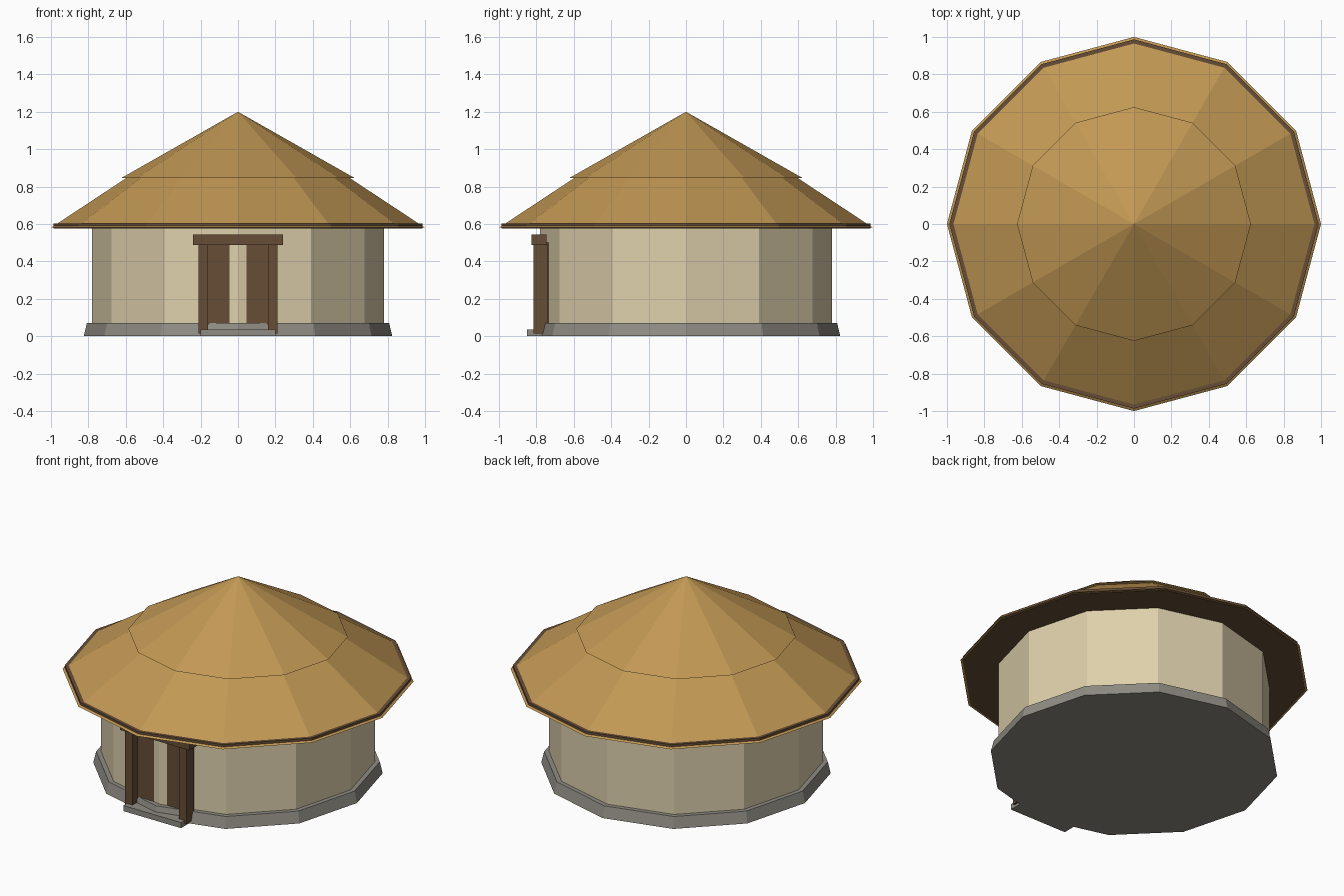
import bpy

cube = bpy.data.objects.get("Cube")
if cube:
    bpy.data.objects.remove(cube, do_unlink=True)

SIDES = 12


def linear(c):
    return c / 12.92 if c <= 0.04045 else ((c + 0.055) / 1.055) ** 2.4


def material(name, r, g, b):
    colour = tuple(linear(c / 255) for c in (r, g, b)) + (1,)
    mat = bpy.data.materials.new(name)
    mat.use_nodes = True
    mat.diffuse_color = colour
    mat.node_tree.nodes["Principled BSDF"].inputs["Base Color"].default_value = colour
    return mat


thatch = material("thatch", 194, 152, 84)
plaster = material("plaster", 222, 208, 172)
stone = material("stone", 144, 140, 132)
timber = material("timber", 102, 77, 54)


def finish(name, mat):
    obj = bpy.context.object
    obj.name = obj.data.name = name
    obj.data.materials.append(mat)
    return obj


def ring(name, mat, bottom_radius, top_radius, z0, z1):
    """Twelve-sided drum, or a cone when the top radius is zero."""
    bpy.ops.mesh.primitive_cone_add(vertices=SIDES, radius1=bottom_radius, radius2=top_radius,
                                    depth=z1 - z0, location=(0, 0, (z0 + z1) / 2))
    return finish(name, mat)


def box(name, mat, x, y, z):
    """Box spanning the given (low, high) ranges."""
    spans = (x, y, z)
    bpy.ops.mesh.primitive_cube_add(size=1, location=[(a + b) / 2 for a, b in spans])
    bpy.context.object.scale = [b - a for a, b in spans]
    bpy.ops.object.transform_apply(location=False, rotation=False, scale=True)
    return finish(name, mat)


# Round house body
ring("foundation", stone, 0.825, 0.808, 0, 0.07)
ring("wall", plaster, 0.78, 0.78, 0.01, 0.6)

# Two-tier thatched roof with a timber eave band
ring("lower_roof", thatch, 1.0, 0.55, 0.58, 0.877)
ring("upper_roof", thatch, 0.625, 0, 0.845, 1.2)
ring("eave_band", timber, 0.987, 0.987, 0.577, 0.603)

# Doorway: the front wall corner stands out between the two panels
box("door", timber, (-0.165, 0.165), (-0.768, -0.7), (0.04, 0.5))
box("lintel", timber, (-0.24, 0.24), (-0.825, -0.745), (0.488, 0.545))
for side, sign in (("left", 1), ("right", -1)):
    box(side + "_door_post", timber, sorted((sign * 0.16, sign * 0.212)),
        (-0.815, -0.737), (0.015, 0.49))
box("doorstep", stone, (-0.2, 0.2), (-0.85, -0.72), (0, 0.035))
